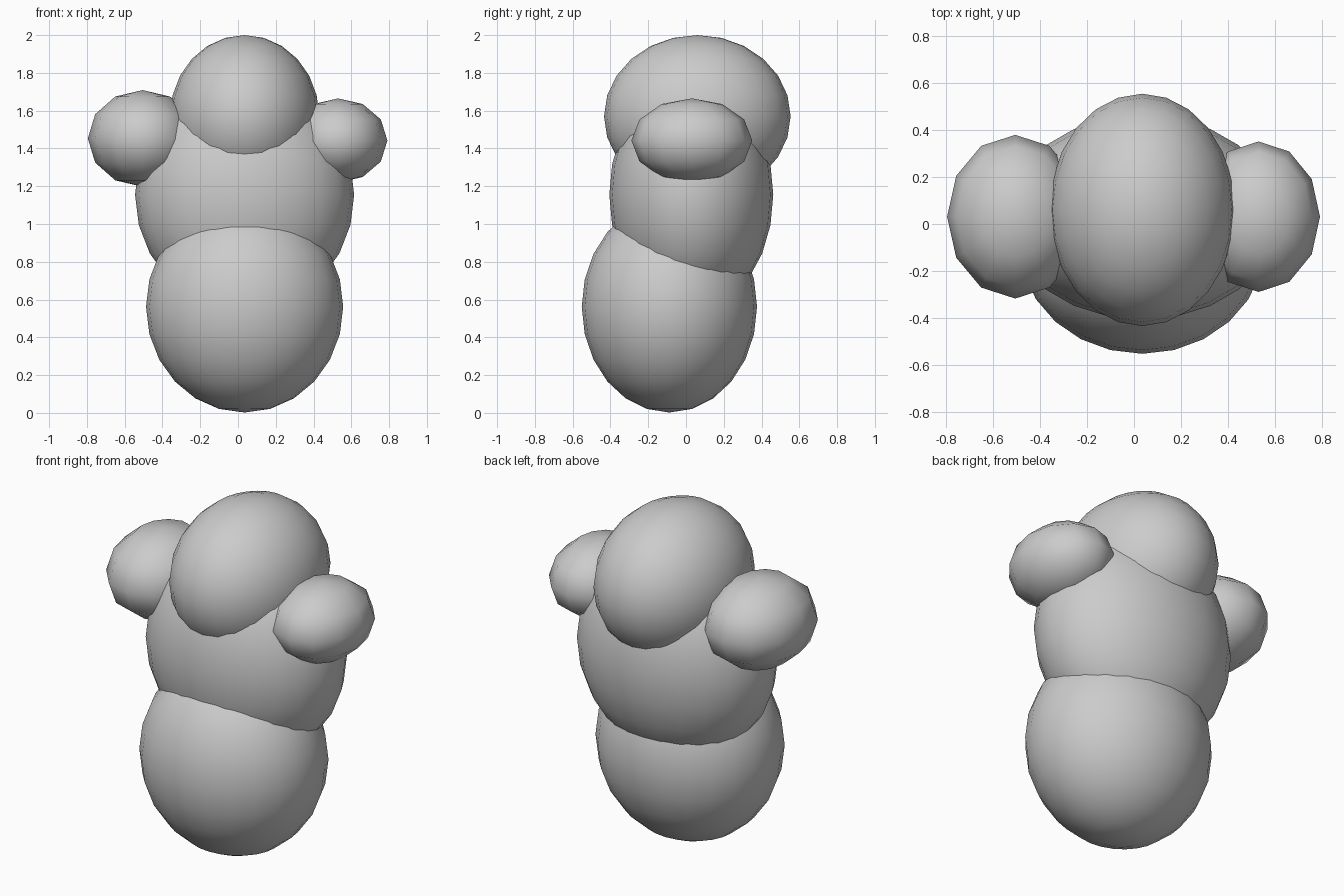
import bpy

if "Cube" in bpy.data.objects:
    bpy.data.objects.remove(bpy.data.objects["Cube"])


def ellipsoid(name, centre, radii, segments):
    """Smooth-shaded ellipsoid with half as many rings as segments."""
    bpy.ops.mesh.primitive_uv_sphere_add(
        segments=segments, ring_count=segments // 2, radius=1, location=centre)
    ob = bpy.context.object
    ob.name = name
    ob.scale = radii
    bpy.ops.object.transform_apply(location=False, rotation=False, scale=True)
    bpy.ops.object.shade_smooth()
    return ob


# Stacked main masses
ellipsoid("base", (0.035, -0.088, 0.562), (0.522, 0.464, 0.56), 24)
ellipsoid("torso", (0.035, 0.028, 1.155), (0.58, 0.434, 0.62), 24)
ellipsoid("head", (0.035, 0.06, 1.57), (0.395, 0.494, 0.43), 24)

# Coarser side lobes, the left one slightly larger
ellipsoid("left_lobe", (-0.505, 0.031, 1.453), (0.29, 0.348, 0.256), 12)
ellipsoid("right_lobe", (0.53, 0.031, 1.442), (0.261, 0.32, 0.223), 12)
